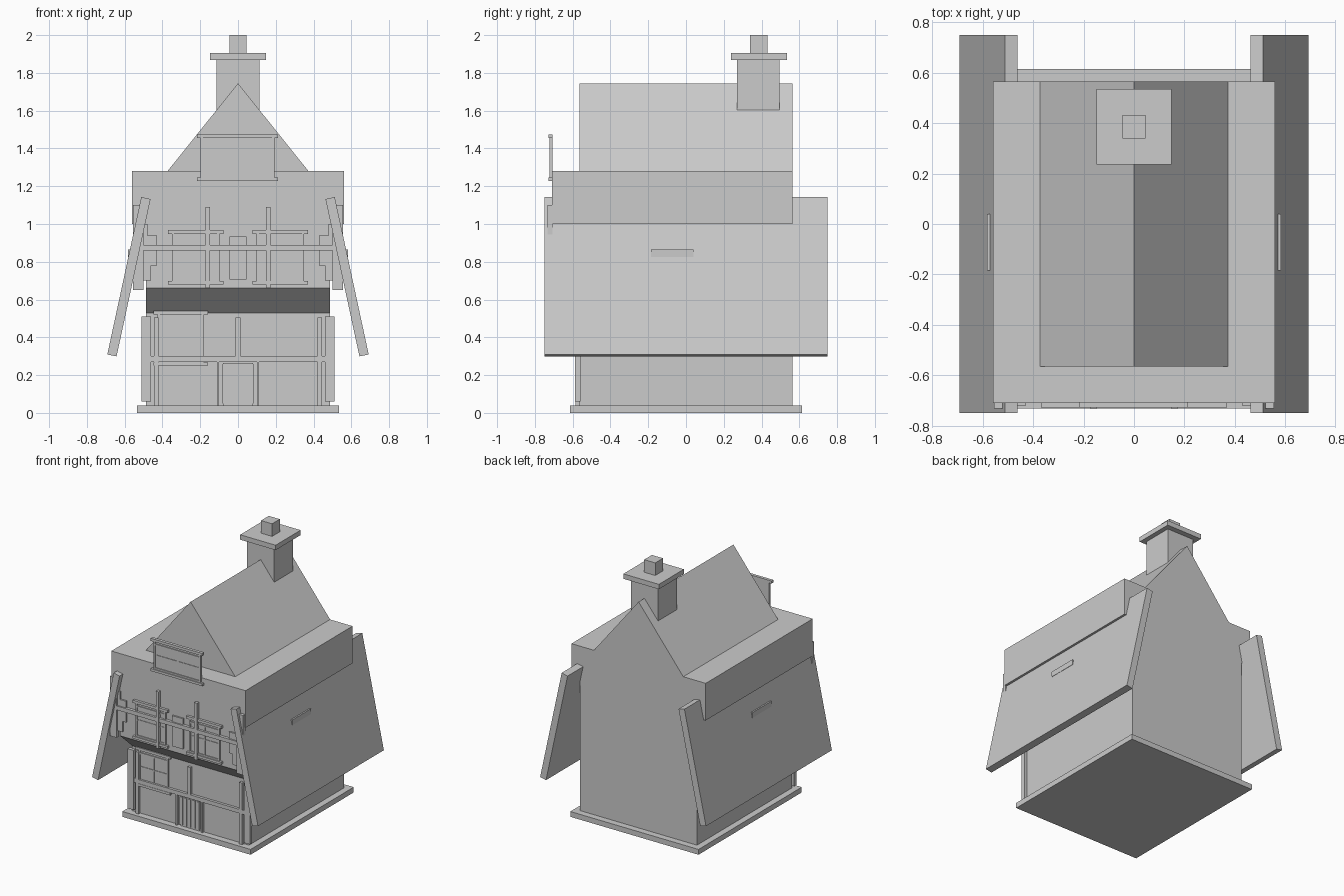
import bpy
from mathutils import Vector

cube = bpy.data.objects.get("Cube")
if cube:
    bpy.data.objects.remove(cube, do_unlink=True)

grey = bpy.data.materials.new("plain_grey")
grey.use_nodes = True
grey.diffuse_color = (0.6, 0.6, 0.6, 1)
grey.node_tree.nodes["Principled BSDF"].inputs["Base Color"].default_value = (0.6, 0.6, 0.6, 1)


def prism(name, profile, axis, start, end):
    """Extrude a profile along x (points y,z) or along y (points x,z)."""
    def place(p, d):
        return Vector((d, p[0], p[1]) if axis == "x" else (p[0], d, p[1]))
    n = len(profile)
    verts = [place(p, d) for d in (start, end) for p in profile]
    faces = [tuple(range(n)), tuple(range(2 * n - 1, n - 1, -1))]
    faces += [(i, i + n, (i + 1) % n + n, (i + 1) % n) for i in range(n)]
    mesh = bpy.data.meshes.new(name)
    mesh.from_pydata(verts, [], faces)
    # Point the faces outward whichever way the profile winds
    area = sum(profile[i - 1][0] * profile[i][1] - profile[i][0] * profile[i - 1][1] for i in range(n))
    if (area > 0) == (axis == "x"):
        mesh.flip_normals()
    mesh.materials.append(grey)
    obj = bpy.data.objects.new(name, mesh)
    bpy.context.collection.objects.link(obj)
    return obj


def box(name, x0, x1, y0, y1, z0, z1):
    return prism(name, [(x0, z0), (x1, z0), (x1, z1), (x0, z1)], "y", y0, y1)


def window(name, x0, x1, z0, z1, wall, overhang=0.02):
    """Framed window with muntins, projecting head and sill."""
    front, rim = wall - 0.012, 0.012
    box(name + "_pane", x0, x1, front + 0.007, wall + 0.004, z0, z1)
    for part, a, b in (("left", x0, x0 + rim), ("right", x1 - rim, x1)):
        box(name + "_" + part + "_jamb", a, b, front, wall, z0, z1)
    box(name + "_top_rail", x0, x1, front, wall, z1 - 0.03, z1 - 0.018)
    box(name + "_bottom_rail", x0, x1, front, wall, z0, z0 + rim)
    mid, half = (x0 + x1) / 2, (z0 + z1) / 2
    box(name + "_mullion", mid - 0.004, mid + 0.004, front + 0.003, wall, z0, z1 - 0.02)
    box(name + "_crossbar", x0, x1, front + 0.003, wall, half - 0.004, half + 0.004)
    box(name + "_head", x0 - overhang, x1 + overhang, wall - 0.019, wall + 0.004, z1, z1 + 0.02)
    box(name + "_sill", x0 - overhang, x1 + overhang, wall - 0.019, wall + 0.004, z0 - 0.018, z0)


LOW, HIGH = -0.565, -0.71  # front wall of the ground floor and of the overhang

# Main masses
box("plinth", -0.535, 0.535, -0.615, 0.615, 0, 0.04)
prism("house_body", [(LOW, 0.04), (0.565, 0.04), (0.565, 1.0), (HIGH, 1.0), (HIGH, 0.66), (LOW, 0.53)],
      "x", -0.487, 0.487)
box("upper_wall", -0.56, 0.56, HIGH, 0.565, 1.0, 1.28)
prism("gable_roof", [(-0.373, 1.28), (0.373, 1.28), (0, 1.745)], "y", -0.565, 0.565)

# Chimney
box("chimney_stack", -0.113, 0.113, 0.27, 0.495, 1.6, 1.87)
box("chimney_cap", -0.148, 0.148, 0.237, 0.535, 1.868, 1.905)
box("chimney_pot", -0.046, 0.046, 0.34, 0.432, 1.905, 2.0)

for side, s in (("left", 1), ("right", -1)):
    def sided(name, x0, x1, *rest):
        a, b = sorted((s * x0, s * x1))
        return box(side + "_" + name, a, b, *rest)

    # Leaning roof slab with a small rail
    slab = [(0.463, 1.132), (0.512, 1.143), (0.692, 0.309), (0.643, 0.299)]
    prism(side + "_roof_slab", [(s * x, z) for x, z in slab], "y", -0.75, 0.75)
    sided("slab_rail", 0.56, 0.583, -0.185, 0.04, 0.825, 0.865)

    # Ground floor timbers
    sided("ground_corner_post", 0.46, 0.51, LOW - 0.022, LOW + 0.006, 0.06, 0.51)
    sided("ground_inner_post", 0.42, 0.445, LOW - 0.02, LOW, 0.04, 0.505)
    sided("door_jamb", 0.1, 0.112, LOW - 0.02, LOW, 0.04, 0.27)

    # Overhang timbers
    sided("upper_corner_post", 0.5, 0.555, HIGH - 0.022, HIGH + 0.004, 0.65, 1.1)
    sided("corner_post_link", 0.48, 0.505, HIGH - 0.012, HIGH + 0.004, 0.7, 1.0)
    sided("upper_post", 0.148, 0.172, HIGH - 0.024, HIGH, 0.66, 1.09)
    sided("outer_brace", 0.43, 0.487, HIGH - 0.012, HIGH, 0.78, 0.94)
    sided("outer_brace_foot", 0.46, 0.487, HIGH - 0.012, HIGH, 0.7, 0.78)
    x0, x1 = sorted((s * 0.098, s * 0.35))
    window(side + "_upper_window", x0, x1, 0.697, 0.948, HIGH)

# Long beams and centre timbers
box("ground_beam", -0.46, 0.46, LOW - 0.02, LOW, 0.27, 0.3)
box("ground_centre_post", -0.013, 0.013, LOW - 0.02, LOW, 0.3, 0.505)
box("upper_beam", -0.5, 0.5, HIGH - 0.022, HIGH, 0.86, 0.89)
box("upper_centre_panel", -0.045, 0.045, HIGH - 0.012, HIGH, 0.705, 0.935)

# Door with upright boards
box("door_panel", -0.08, 0.08, LOW - 0.008, LOW, 0.04, 0.265)
for i in range(5):
    x = -0.07 + i * 0.035
    box(f"door_board_{i + 1}", x - 0.011, x + 0.011, LOW - 0.014, LOW, 0.05, 0.26)

# Remaining windows
window("ground_window", -0.425, -0.18, 0.268, 0.52, LOW, 0.022)
window("attic_window", -0.198, 0.192, 1.246, 1.455, HIGH, 0.02)
